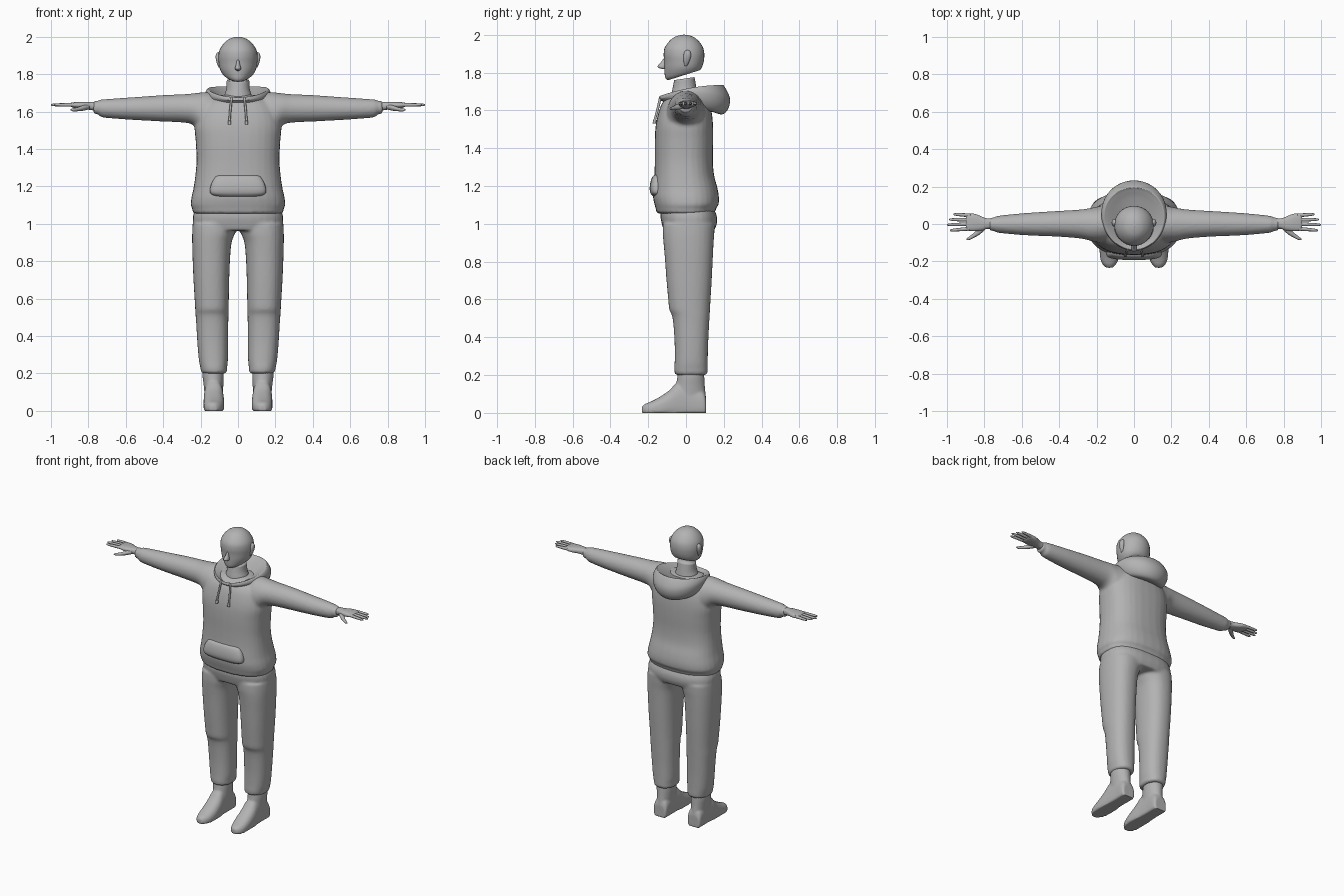
import bpy, bmesh, math

grey = bpy.data.materials.new("plain grey")
grey.diffuse_color = (0.45, 0.45, 0.45, 1)


def spline(rows, steps):
    """Catmull-Rom interpolation between cross-section stations."""
    rows = [tuple(r) + (0,) * (8 - len(r)) for r in rows]
    out = []
    for i in range(len(rows) - 1):
        p0, p1, p2, p3 = rows[max(i - 1, 0)], rows[i], rows[i + 1], rows[min(i + 2, len(rows) - 1)]
        for k in range(steps):
            t = k / steps
            out.append([0.5 * (2 * b + (c - a) * t + (2 * a - 5 * b + 4 * c - d) * t * t
                               + (3 * b - a - 3 * c + d) * t ** 3)
                        for a, b, c, d in zip(p0, p1, p2, p3)])
    return out + [list(rows[-1])]


def loft(bm, axis, rows, power=2.0, sx=1, n=32, steps=4, caps=True, floor=None):
    """Stations: position, a0, a1, b0, b1, [tilt, sag, egg] along the axis."""
    rings = []
    for s, a0, a1, b0, b1, tilt, sag, egg in spline(rows, steps):
        ring = []
        for i in range(n):
            th = 2 * math.pi * i / n
            u, v = math.cos(th), math.sin(th)
            u = math.copysign(abs(u) ** (2 / power), u)
            v = math.copysign(abs(v) ** (2 / power), v)
            a = (a0 + a1) / 2 + (a1 - a0) / 2 * u * (1 + egg * v)
            b = (b0 + b1) / 2 + (b1 - b0) / 2 * v
            p = s + tilt * v - sag * v * v
            x, y, z = {"z": (a, b, p), "x": (p, a, b), "y": (a, p, b)}[axis]
            if floor is not None:
                z = max(z, floor)
            ring.append(bm.verts.new((x * sx, y, z)))
        rings.append(ring)
    for r, q in zip(rings, rings[1:]):
        for i in range(n):
            j = (i + 1) % n
            bm.faces.new((r[i], r[j], q[j], q[i]))
    if caps:
        bm.faces.new(rings[0])
        bm.faces.new(rings[-1])


def finish(name, bm, voxel=None, smooth=3):
    bmesh.ops.recalc_face_normals(bm, faces=bm.faces)
    for f in bm.faces:
        f.smooth = True
    me = bpy.data.meshes.new(name)
    bm.to_mesh(me)
    bm.free()
    me.materials.append(grey)
    ob = bpy.data.objects.new(name, me)
    bpy.context.collection.objects.link(ob)
    if voxel:  # melt overlapping volumes into one skin
        m = ob.modifiers.new("blend", "REMESH")
        m.mode, m.voxel_size, m.use_smooth_shade = "VOXEL", voxel, True
        m = ob.modifiers.new("soften", "SMOOTH")
        m.factor, m.iterations = 0.5, smooth
    return ob


def sym(rows):
    """Rows given as position, half width, b0, b1, ... to full stations."""
    return [(r[0], -r[1], r[1]) + tuple(r[2:]) for r in rows]


# head
bm = bmesh.new()
loft(bm, "z", sym([
    (1.786, .066, -.096, .074, .027, 0, .30), (1.797, .080, -.110, .080, .024, 0, .22),
    (1.825, .096, -.114, .087, .010, 0, .10), (1.86, .103, -.115, .094, 0, 0, .05),
    (1.895, .105, -.118, .097, 0, 0, .03), (1.93, .098, -.113, .091),
    (1.962, .078, -.092, .071), (1.985, .052, -.066, .045), (1.996, .027, -.038, .018),
    (2.0, .004, -.014, -.006)]))
finish("head", bm)

# nose
bm = bmesh.new()
loft(bm, "z", sym([(1.878, .006, -.116, -.10), (1.855, .010, -.132, -.10),
                   (1.833, .016, -.150, -.10), (1.822, .013, -.138, -.10),
                   (1.818, .004, -.115, -.10)]), n=16)
finish("nose", bm)

# ears
bm = bmesh.new()
for sx in (1, -1):
    loft(bm, "z", [(1.835, .094, .102, -.008, .006), (1.855, .092, .112, -.012, .016),
                   (1.885, .094, .119, -.014, .026), (1.908, .094, .117, -.008, .024),
                   (1.918, .095, .106, .002, .014)], sx=sx, n=16)
finish("ears", bm)

# neck
bm = bmesh.new()
loft(bm, "z", sym([(1.62, .085, -.085, .07), (1.68, .075, -.078, .062), (1.72, .063, -.07, .055),
                   (1.768, .060, -.062, .045, .008)]))
finish("neck", bm)

# sweater: trunk and both sleeves blended together
bm = bmesh.new()
loft(bm, "z", sym([
    (1.055, .240, -.155, .152), (1.088, .247, -.162, .162), (1.100, .253, -.166, .172),
    (1.14, .249, -.174, .174), (1.19, .238, -.173, .166), (1.26, .228, -.167, .148),
    (1.34, .222, -.165, .142), (1.44, .226, -.165, .144), (1.52, .232, -.160, .143),
    (1.59, .218, -.145, .136), (1.64, .190, -.125, .122), (1.67, .15, -.095, .10),
    (1.69, .09, -.06, .07)]), power=2.5)
for sx in (1, -1):
    loft(bm, "x", [
        (.08, -.07, .08, 1.50, 1.68), (.15, -.10, .10, 1.46, 1.702), (.20, -.098, .092, 1.48, 1.702),
        (.24, -.088, .084, 1.528, 1.697), (.29, -.077, .077, 1.541, 1.693),
        (.40, -.068, .070, 1.547, 1.688), (.50, -.064, .064, 1.552, 1.681),
        (.60, -.059, .057, 1.558, 1.674), (.70, -.050, .047, 1.566, 1.667),
        (.735, -.045, .042, 1.572, 1.664), (.748, -.038, .035, 1.586, 1.658),
        (.772, -.037, .034, 1.586, 1.656)], sx=sx)
finish("sweater", bm, .0095, 3)

# front pocket
bm = bmesh.new()
loft(bm, "z", sym([(1.145, .11, -.172, -.11), (1.16, .145, -.187, -.11), (1.185, .150, -.192, -.11),
                   (1.22, .140, -.188, -.11), (1.25, .122, -.177, -.11),
                   (1.262, .105, -.160, -.11)]), power=3.2)
finish("front_pocket", bm)

# hood lying open on the shoulders
bm = bmesh.new()
loft(bm, "z", sym([
    (1.665, .074, -.085, .075, .02), (1.690, .108, -.120, .145, .025, .006, .08),
    (1.715, .150, -.133, .185, .028, .015, .08), (1.718, .165, -.139, .200, .027, .015, .06),
    (1.695, .175, -.143, .231, .005, .030, .05), (1.655, .168, -.138, .225, -.022, .020, .05),
    (1.625, .145, -.125, .190, -.035, .012, .05), (1.625, .11, -.10, .125, -.025, 0, 0)]),
    n=48, caps=False)
finish("hood", bm)

# drawstrings
bm = bmesh.new()
for sx in (1, -1):
    loft(bm, "z", [(1.53, .036, .054, -.177, -.158), (1.55, .037, .053, -.173, -.156),
                   (1.556, .039, .051, -.170, -.157), (1.61, .035, .047, -.156, -.142),
                   (1.672, .028, .040, -.142, -.128)], sx=sx, n=12)
finish("drawstrings", bm)

# trousers: hips and both legs blended together
bm = bmesh.new()
loft(bm, "z", sym([(.965, .238, -.118, .150), (1.0, .241, -.128, .163), (1.04, .241, -.135, .163),
                   (1.085, .228, -.130, .145)]), power=2.6)
for sx in (1, -1):
    loft(bm, "z", [
        (.20, .062, .192, -.056, .110), (.212, .058, .198, -.060, .114),
        (.235, .058, .202, -.062, .115), (.27, .054, .209, -.060, .115),
        (.36, .053, .217, -.060, .117), (.46, .052, .223, -.066, .122),
        (.515, .051, .227, -.074, .125), (.545, .050, .229, -.088, .127),
        (.60, .049, .232, -.094, .130), (.70, .047, .238, -.103, .136),
        (.82, .042, .243, -.112, .142), (.90, .034, .245, -.119, .146),
        (.95, .016, .245, -.123, .150), (1.0, .002, .243, -.122, .152)], power=2.3, sx=sx)
finish("trousers", bm, .0095, 3)

# feet: ankle and foot blended, with a flat sole
for side, sx in (("left", 1), ("right", -1)):
    bm = bmesh.new()
    loft(bm, "z", [(.03, .085, .175, -.06, .106), (.08, .082, .178, -.07, .106),
                   (.14, .078, .184, -.055, .100), (.19, .076, .190, -.046, .097),
                   (.24, .078, .188, -.042, .094)], sx=sx)
    loft(bm, "y", [
        (.106, .090, .172, -.02, .08), (.09, .080, .180, -.03, .12), (.02, .080, .180, -.04, .16),
        (-.04, .078, .182, -.04, .165), (-.09, .074, .184, -.03, .118),
        (-.14, .074, .184, -.03, .084), (-.185, .082, .180, -.025, .060),
        (-.215, .096, .168, -.02, .048), (-.234, .115, .148, -.012, .034)],
        power=2.4, sx=sx, floor=0.0)
    finish(side + "_foot", bm, .007, 2)

# hands: palm, four fingers and thumb
for side, sx in (("left", 1), ("right", -1)):
    bm = bmesh.new()
    loft(bm, "x", [(.74, -.026, .028, 1.602, 1.652), (.785, -.026, .030, 1.608, 1.652),
                   (.81, -.034, .038, 1.612, 1.652), (.85, -.038, .054, 1.616, 1.652),
                   (.885, -.036, .056, 1.622, 1.649), (.897, -.030, .050, 1.628, 1.645)],
         power=2.5, sx=sx, n=24)
    for y0, y1, tip in ((.046, .052, .965), (.022, .024, .988), (-.001, -.004, 1.0), (-.025, -.034, .985)):
        rows = []
        for t, r in ((0, .010), (.35, .0095), (.75, .008), (.95, .0055), (1, .002)):
            y = y0 + (y1 - y0) * t
            rows.append((.875 + (tip - .875) * t, y - r, y + r, 1.636 - r, 1.636 + r))
        loft(bm, "x", rows, sx=sx, n=12, steps=3)
    loft(bm, "x", [(.795, -.030, .010, 1.612, 1.640), (.825, -.056, -.015, 1.605, 1.634),
                   (.855, -.073, -.046, 1.602, 1.624), (.88, -.085, -.066, 1.601, 1.618),
                   (.895, -.086, -.078, 1.606, 1.613)], sx=sx, n=12)
    finish(side + "_hand", bm)
